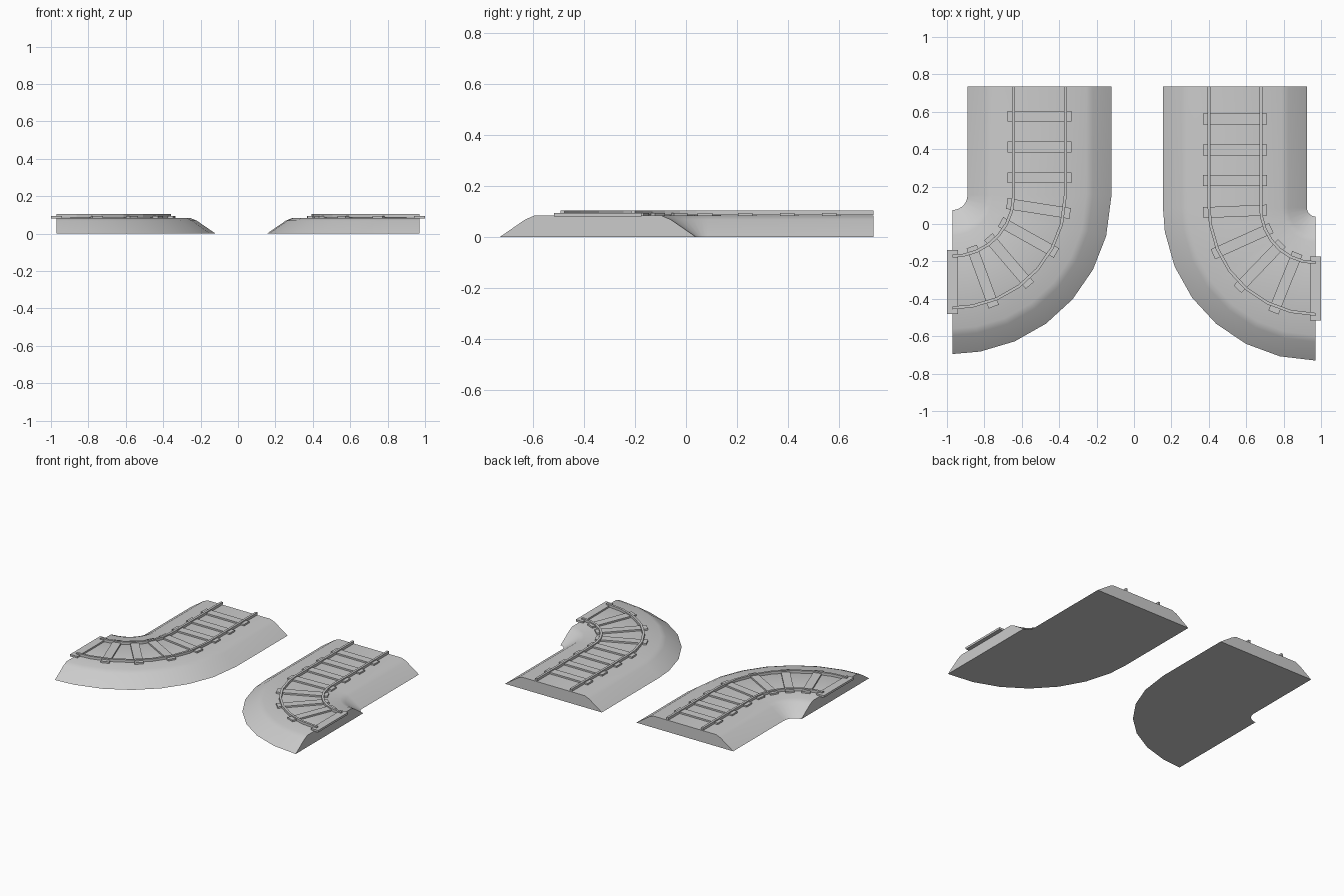
import bpy, bmesh
from math import sin, cos, radians, pi
from mathutils import Matrix, Vector

if "Cube" in bpy.data.objects:
    bpy.data.objects.remove(bpy.data.objects["Cube"])

END_X, END_Y = 0.97, 0.735   # cut planes of the curved end and the straight end


def new_object(name, bm, smooth=False):
    bmesh.ops.recalc_face_normals(bm, faces=bm.faces)
    mesh = bpy.data.meshes.new(name)
    bm.to_mesh(mesh)
    bm.free()
    ob = bpy.data.objects.new(name, mesh)
    bpy.context.collection.objects.link(ob)
    if smooth:
        bpy.ops.object.select_all(action='DESELECT')
        bpy.context.view_layer.objects.active = ob
        ob.select_set(True)
        bpy.ops.object.shade_smooth_by_angle(angle=radians(40))
    return ob


def sweep(name, side, cy, radius, angles, profile, smooth=False):
    """Sweep a closed (offset, z) profile round the bend, then along the straight."""
    bm = bmesh.new()
    rings = []
    for a in angles:
        t = radians(a)
        rings.append([bm.verts.new((side * (END_X - (radius + o) * sin(t)),
                                    cy - (radius + o) * cos(t), z)) for o, z in profile])
    rings.append([bm.verts.new((side * (END_X - radius - o), END_Y, z)) for o, z in profile])
    n = len(profile)
    for r0, r1 in zip(rings, rings[1:]):
        for i in range(n):
            j = (i + 1) % n
            bm.faces.new((r0[i], r0[j], r1[j], r1[i]))
    bm.faces.new(rings[0])
    bm.faces.new(rings[-1])
    return new_object(name, bm, smooth)


def sleepers(name, side, cy, radius, spacing=0.1645):
    """Evenly spaced boards across the track, starting at the curved end."""
    bm = bmesh.new()
    arc = radius * pi / 2
    s = 0.0
    while s < arc + END_Y - cy - 0.04:
        t = min(s, arc) / radius
        pos = Vector((side * (END_X - radius * sin(t)),
                      cy - radius * cos(t) + max(0, s - arc), 0.088))
        m = (Matrix.Translation(pos) @ Matrix.Rotation(-side * t, 4, 'Z')
             @ Matrix.Diagonal((0.058, 0.342, 0.015, 1)))
        bmesh.ops.create_cube(bm, size=1, matrix=m)
        s += spacing
    return new_object(name, bm)


# Embankment cross-section: flat top with softened shoulders
bank = [(-0.385, 0), (-0.285, 0.069), (-0.25, 0.084),
        (0.25, 0.084), (0.285, 0.069), (0.385, 0)]


def rail(offset):
    return [(offset - 0.008, 0.086), (offset - 0.008, 0.104),
            (offset + 0.008, 0.104), (offset + 0.008, 0.086)]


# Two mirrored bends with slightly different radii
pieces = [
    ("left", -1, 0.155, 0.465, [0, 10, 23, 36, 49, 62, 75, 90]),
    ("right", 1, 0.085, 0.43, [0, 13.5, 27, 40.5, 54, 67.5, 81, 90]),
]
for label, side, cy, radius, angles in pieces:
    sweep(label + "_embankment", side, cy, radius, angles, bank, True)
    sweep(label + "_inner_rail", side, cy, radius, angles, rail(-0.138))
    sweep(label + "_outer_rail", side, cy, radius, angles, rail(0.138))
    sleepers(label + "_sleepers", side, cy, radius)
